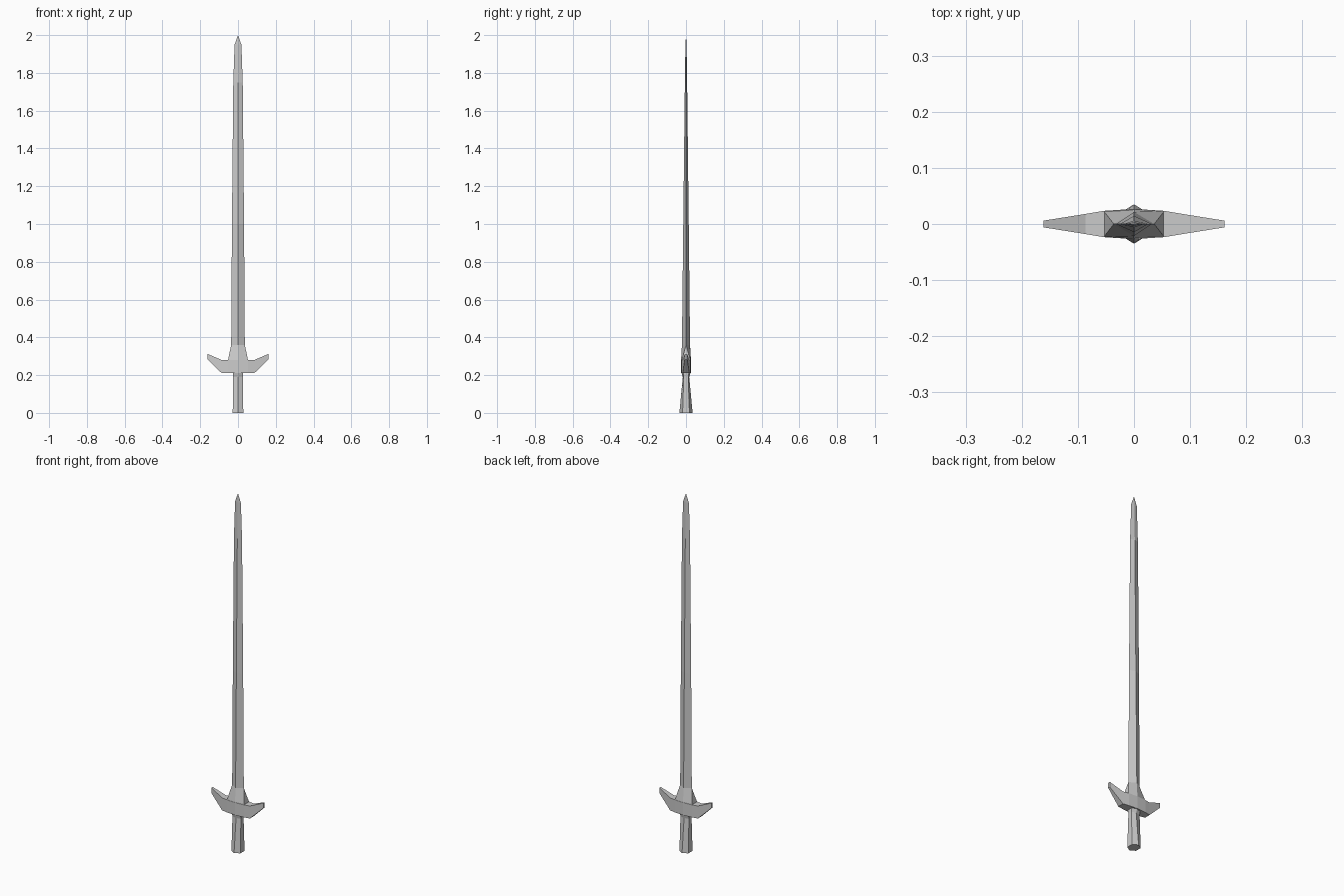
import bpy, bmesh

if "Cube" in bpy.data.objects:
    bpy.data.objects.remove(bpy.data.objects["Cube"])


def loft(name, sections):
    """Skin a list of equal-length closed sections; a one-point section makes a tip."""
    bm = bmesh.new()
    rings = [[bm.verts.new(p) for p in s] for s in sections]
    for a, b in zip(rings, rings[1:]):
        n = len(a)
        for i in range(n):
            j = (i + 1) % n
            if len(b) == 1:
                bm.faces.new((a[i], a[j], b[0]))
            else:
                bm.faces.new((a[i], a[j], b[j], b[i]))
    for ring in (rings[0], rings[-1]):
        if len(ring) > 2:
            bm.faces.new(ring)
    bmesh.ops.recalc_face_normals(bm, faces=bm.faces)
    mesh = bpy.data.meshes.new(name)
    bm.to_mesh(mesh)
    bm.free()
    obj = bpy.data.objects.new(name, mesh)
    bpy.context.collection.objects.link(obj)
    return obj


def hexagon(z, side_x, side_y, ridge_y):
    """Six-sided section with flat sides and a front and back ridge."""
    return [(side_x, -side_y, z), (side_x, side_y, z), (0, ridge_y, z),
            (-side_x, side_y, z), (-side_x, -side_y, z), (0, -ridge_y, z)]


def rhombus(z, edge_x, ridge_y):
    return [(edge_x, 0, z), (0, ridge_y, z), (-edge_x, 0, z), (0, -ridge_y, z)]


# Grip: ridged handle, tapering upward, with a short flare under the guard
loft("grip", [hexagon(0, .028, .018, .035),
              hexagon(.19, .026, .012, .017),
              hexagon(.212, .027, .015, .024)])

# Guard: upswept arms, thinning toward the tips
half = [(0, .21, .28, .027), (.053, .21, .28, .0235),
        (.086, .21, .28, .018), (.161, .283, .312, .006)]
stations = [(-x, lo, hi, y) for x, lo, hi, y in reversed(half[1:])] + half
loft("guard", [[(x, -y, lo), (x, y, lo), (x, y, hi), (x, -y, hi)]
               for x, lo, hi, y in stations])

# Collar: flat-sided base whose sides narrow to the cutting edges
collar = loft("collar", [hexagon(.275, .054, .0232, .0265),
                         hexagon(.36, .036, 0, .0215)])
bm = bmesh.new()
bm.from_mesh(collar.data)
bmesh.ops.remove_doubles(bm, verts=bm.verts, dist=.0001)
bm.to_mesh(collar.data)
bm.free()

# Blade: long diamond section with a pointed tip
blade = [(.36, .036, .0215), (1.0, .032, .0145), (1.75, .025, .006), (1.95, .018, .003)]
loft("blade", [rhombus(*s) for s in blade] + [[(0, 0, 2.0)]])
